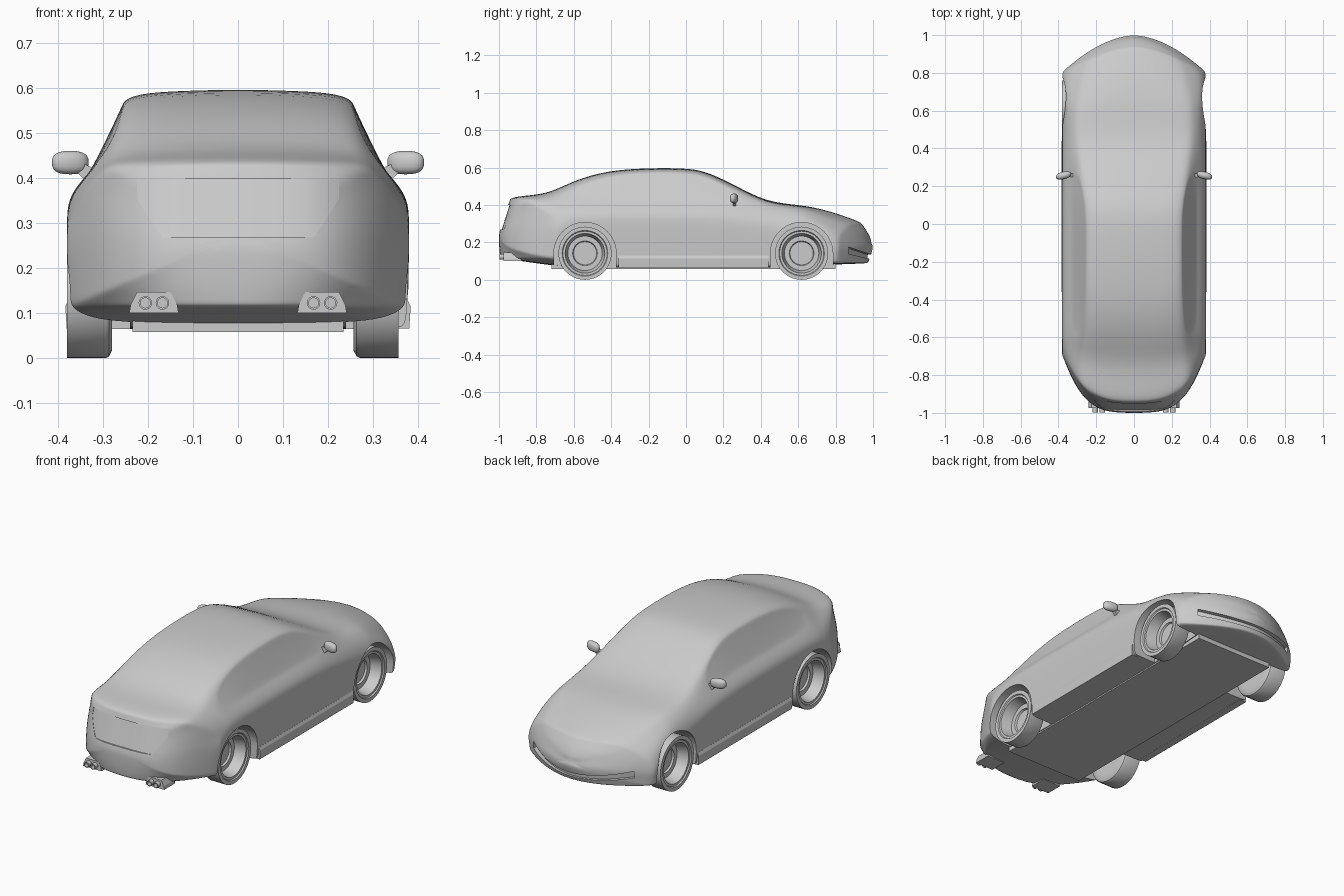
import bpy, bmesh, math
from mathutils import Matrix

cube = bpy.data.objects.get("Cube")
if cube:
    bpy.data.objects.remove(cube)

grey = bpy.data.materials.new("plain grey")
grey.use_nodes = True
grey.diffuse_color = (0.6, 0.6, 0.6, 1)
grey.node_tree.nodes["Principled BSDF"].inputs["Base Color"].default_value = (0.6, 0.6, 0.6, 1)


def add_object(name, bm):
    bmesh.ops.recalc_face_normals(bm, faces=bm.faces)
    mesh = bpy.data.meshes.new(name)
    bm.to_mesh(mesh)
    bm.free()
    mesh.materials.append(grey)
    obj = bpy.data.objects.new(name, mesh)
    bpy.context.collection.objects.link(obj)
    return obj


def finish(obj, angle=30):
    """Bake the modifiers and smooth all but sharp edges."""
    bpy.ops.object.select_all(action='DESELECT')
    obj.select_set(True)
    bpy.context.view_layer.objects.active = obj
    bpy.ops.object.convert(target='MESH')
    bpy.ops.object.shade_smooth_by_angle(angle=math.radians(angle))


def bridge(bm, a, b, closed=True):
    n = len(a)
    for i in range(n if closed else n - 1):
        j = (i + 1) % n
        bm.faces.new((a[i], a[j], b[j], b[i]))


def prism(name, outline, axis, lo, hi):
    """Extrude a 2D outline along an axis (0 = x, 1 = y, 2 = z)."""
    bm = bmesh.new()
    rings = []
    for d in (lo, hi):
        ring = []
        for p in outline:
            co = list(p)
            co.insert(axis, d)
            ring.append(bm.verts.new(co))
        bm.faces.new(ring)
        rings.append(ring)
    bridge(bm, *rings)
    return add_object(name, bm)


def interp(x, table):
    if x <= table[0][0]:
        return table[0][1]
    for (a, va), (b, vb) in zip(table, table[1:]):
        if x <= b:
            return va + (vb - va) * (x - a) / (b - a)
    return table[-1][1]


# Curved end surfaces of the body, in plan and height
def tail_y(x, z):
    return -1.0 + 0.3 * min(1, abs(x) / 0.375) ** 4 + max(0, z - 0.25) * 0.32


def nose_y(x, z):
    lean = interp(z, [(0.09, 0.01), (0.18, 0), (0.25, 0.025), (0.31, 0.06), (0.36, 0.1)])
    return 1.002 - 0.19 * min(1, abs(x) / 0.375) ** 1.8 - lean


def wrap(x, y, z):
    if y < -0.6:
        end, start = tail_y(x, z), -0.6
        return (x, start + (start - y) / 0.4 * (end - start), z)
    if y > 0.6:
        end, start = nose_y(x, z), 0.6
        return (x, start + (y - start) / 0.4 * (end - start), z)
    return (x, y, z)


# Body stations: y, floor z, top z, belt x, belt z, upper edge x, upper edge z
stations = [
    (-1.0, .115, .435, .350, .36, .30, .415),
    (-.97, .11, .445, .350, .365, .30, .425),
    (-.88, .10, .453, .350, .38, .30, .43),
    (-.75, .08, .467, .345, .39, .29, .445),
    (-.60, .067, .532, .337, .405, .275, .49),
    (-.42, .065, .586, .335, .41, .257, .558),
    (-.20, .065, .599, .335, .41, .255, .575),
    (.02, .065, .598, .335, .41, .255, .572),
    (.12, .065, .576, .337, .405, .262, .548),
    (.27, .065, .502, .342, .395, .29, .475),
    (.43, .065, .417, .348, .365, .315, .395),
    (.60, .067, .402, .352, .34, .315, .375),
    (.75, .08, .384, .355, .32, .31, .355),
    (.90, .085, .35, .355, .29, .30, .32),
    (1.0, .088, .31, .345, .25, .28, .28)]


def section(zb, zt, bx, bz, ex, ez):
    sz = bz - 0.09
    half = [(.2, zb), (.36, zb), (.376, zb + .008), (.377, zb + (sz - zb) * .45),
            (.383, sz), (.373, sz + .045), (bx, bz), (ex, ez),
            (ex - .035, ez + (zt - ez) * .65), (ex * .5, zt - .003)]
    return [(0, zb)] + half + [(0, zt)] + [(-x, z) for x, z in reversed(half)]


bm = bmesh.new()
rings = []


def add_cap(s):
    """Close an end with shrinking rings lying on the curved end surface."""
    zc = (s[1] + s[2]) / 2
    caps = []
    for k in (0.93, 0.78, 0.58, 0.36, 0.15):
        caps.append([bm.verts.new(wrap(x * k, s[0], zc + (z - zc) * k)) for x, z in section(*s[1:])])
    return caps


for s in stations:
    rings.append([bm.verts.new(wrap(x, s[0], z)) for x, z in section(*s[1:])])
loft = add_cap(stations[0])[::-1] + rings + add_cap(stations[-1])
for a, b in zip(loft, loft[1:]):
    bridge(bm, a, b)
bm.faces.new(loft[0])
bm.faces.new(loft[-1])
bmesh.ops.recalc_face_normals(bm, faces=bm.faces)

# Slightly sunk side windows
for side in (1, -1):
    glass = []
    for f in bm.faces:
        c = f.calc_center_median()
        if -0.55 < c.y < 0.25 and 0.42 < c.z < 0.53 and c.x * side > 0.28:
            glass.append(f)
    bmesh.ops.inset_region(bm, faces=glass, thickness=0.012, depth=-0.004)
body = add_object("body", bm)
sub = body.modifiers.new("smooth", 'SUBSURF')
sub.levels = sub.render_levels = 2


def skin_cutter(name, surface, low, high, width, depth, out):
    """Cutter that follows an end surface, bounded by two height curves."""
    bm = bmesh.new()
    loops = []
    for i in range(25):
        x = width * (i / 12 - 1)
        lo, hi = low(x), high(x)
        zs = [lo + (hi - lo) * k / 6 for k in range(7)]
        loops.append([bm.verts.new((x, surface(x, z) - out * depth, z)) for z in zs]
                     + [bm.verts.new((x, surface(x, z) + out * 0.06, z)) for z in reversed(zs)])
    for a, b in zip(loops, loops[1:]):
        bridge(bm, a, b)
    bm.faces.new(loops[0])
    bm.faces.new(loops[-1])
    return add_object(name, bm)


# Cutters: boot lid recess, front intake and wheel wells
cutters = [
    skin_cutter("boot_cutter", tail_y, lambda x: 0.27 + max(0, abs(x) - .17) * 1.55,
                lambda x: 0.40, 0.225, 0.009, -1),
    skin_cutter("intake_cutter", nose_y, lambda x: 0.112 + 0.3 * x * x,
                lambda x: 0.135 + 0.45 * x * x, 0.3, 0.025, 1)]
axles = (-0.54, 0.618)
for y in axles:
    arch = [(y + 0.167 * math.cos(math.pi * i / 24), 0.14 + 0.167 * math.sin(math.pi * i / 24))
            for i in range(25)]
    arch += [(y - 0.167, 0), (y + 0.167, 0)]
    for lo, hi in ((0.24, 0.5), (-0.5, -0.24)):
        cutters.append(prism("well_cutter", arch, 0, lo, hi))
for c in cutters:
    c.hide_render = True
    cut = body.modifiers.new("cut", 'BOOLEAN')
    cut.operation = 'DIFFERENCE'
    cut.solver = 'EXACT'
    cut.object = c
finish(body, 35)
for c in cutters:
    bpy.data.objects.remove(c)

# Floor panel and side skirts
floor = prism("floor_panel", [(-.235, -.72), (.235, -.72), (.235, .8), (-.235, .8)], 2, 0.058, 0.09)
for side, name in ((1, "left"), (-1, "right")):
    skirt = [(side * x, z) for x, z in ((.34, .066), (.381, .066), (.384, .115), (.377, .13), (.34, .13))]
    prism(name + "_side_skirt", skirt, 1, -0.36, 0.44)

# Wheels turned from a profile: deep dished rim with a recessed hub
profile = [(-.05, 0), (-.05, .1), (-.05, .125), (-.043, .138), (-.035, .142), (.05, .142), (.05, .122),
           (.044, .118), (.044, .106), (-.015, .092), (-.015, .066), (-.025, .062), (-.025, 0)]
for x, side in ((0.307, 1), (-0.33, -1)):
    for y, place in zip(axles, ("rear", "front")):
        bm = bmesh.new()
        verts = [bm.verts.new((px * side, 0, r)) for px, r in profile]
        edges = [bm.edges.new(pair) for pair in zip(verts, verts[1:])]
        bmesh.ops.spin(bm, geom=verts + edges, cent=(0, 0, 0), axis=(1, 0, 0),
                       angle=2 * math.pi, steps=40)
        bmesh.ops.remove_doubles(bm, verts=bm.verts, dist=0.0005)
        wheel = add_object(place + ("_left" if side > 0 else "_right") + "_wheel", bm)
        wheel.location = (x, y, 0.142)
        finish(wheel)

# Door mirrors with short stems, and twin exhausts
for side, name in ((1, "left"), (-1, "right")):
    bm = bmesh.new()
    bmesh.ops.create_uvsphere(bm, u_segments=20, v_segments=12, radius=1)
    for v in bm.verts:
        c = v.co
        c.x = math.copysign(abs(c.x) ** 0.75, c.x)
        c.z = math.copysign(abs(c.z) ** 0.75, c.z)
        v.co = (side * (0.373 + 0.041 * c.x), 0.257 + 0.02 * c.y - 0.008 * c.x, 0.435 + 0.026 * c.z)
    finish(add_object(name + "_mirror", bm))
    stem = [(side * x, z) for x, z in ((.315, .42), (.33, .385), (.35, .405), (.365, .425), (.35, .435))]
    prism(name + "_mirror_stem", stem, 1, 0.25, 0.268)

    cx = side * 0.187
    housing = [(cx + dx, z) for dx, z in ((-.055, .1), (.055, .1), (.052, .118), (.038, .147),
                                          (-.038, .147), (-.052, .118))]
    prism(name + "_exhaust_housing", housing, 1, -0.975, -0.88)
    for dx in (-0.019, 0.019):
        bm = bmesh.new()
        pipe = [(0, -.975), (.011, -.975), (.011, -.998), (.015, -.998), (.015, -.95)]
        verts = [bm.verts.new((r, y, 0)) for r, y in pipe]
        edges = [bm.edges.new(pair) for pair in zip(verts, verts[1:])]
        bmesh.ops.spin(bm, geom=verts + edges, cent=(0, 0, 0), axis=(0, 1, 0),
                       angle=2 * math.pi, steps=20)
        bmesh.ops.remove_doubles(bm, verts=bm.verts, dist=0.0005)
        bmesh.ops.transform(bm, matrix=Matrix.Translation((cx + dx, 0, 0.123)), verts=bm.verts)
        finish(add_object(name + "_exhaust_pipe", bm))
